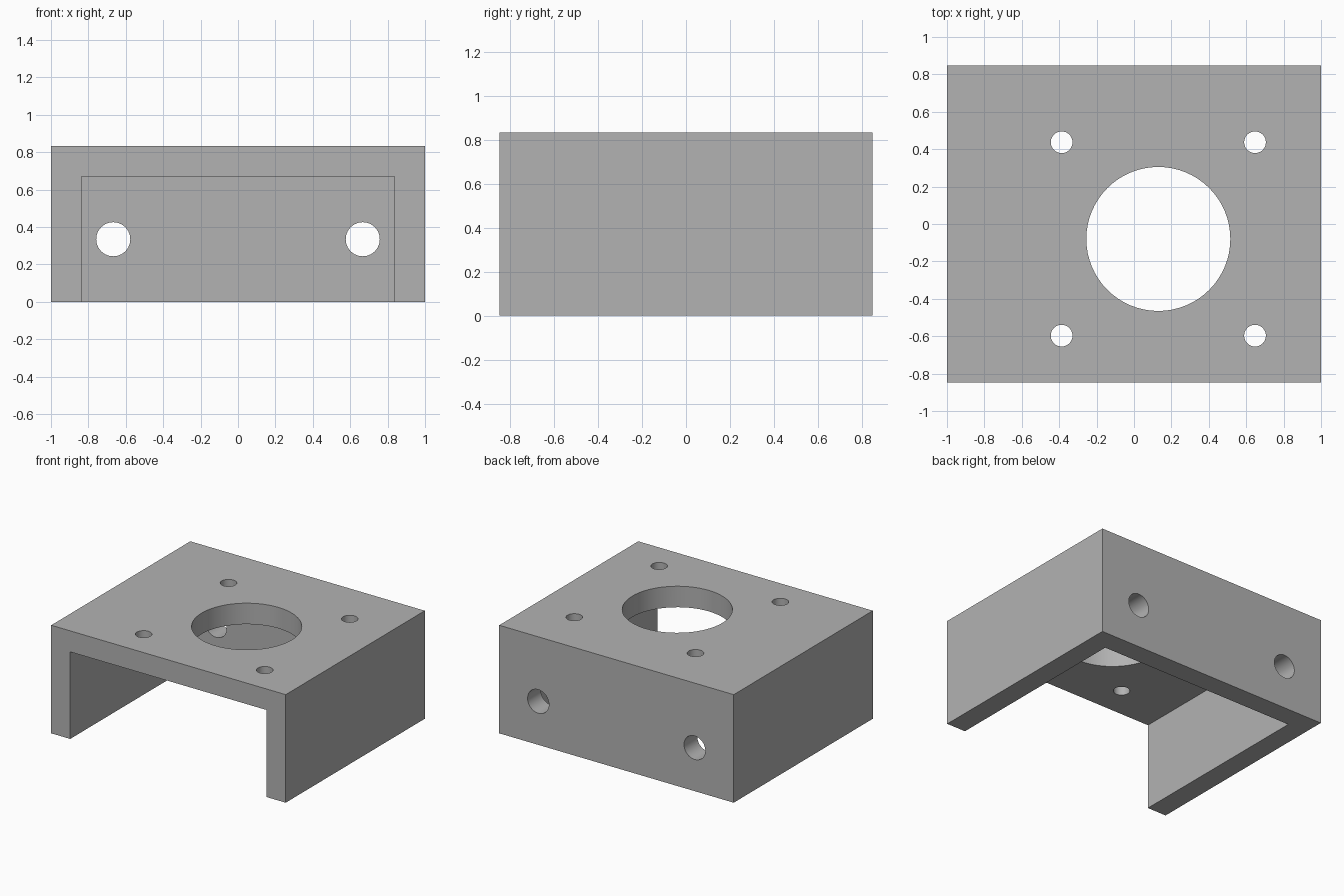
import bpy
import math

cube = bpy.data.objects.get("Cube")
if cube:
    bpy.data.objects.remove(cube, do_unlink=True)

WIDTH, DEPTH, HEIGHT, WALL = 2.0, 1.694, 0.833, 0.162

grey = bpy.data.materials.new("plain grey")
grey.use_nodes = True
colour = (0.45, 0.45, 0.45, 1)
grey.diffuse_color = colour
grey.node_tree.nodes["Principled BSDF"].inputs["Base Color"].default_value = colour


def box(name, low, high):
    centre = [(a + b) / 2 for a, b in zip(low, high)]
    bpy.ops.mesh.primitive_cube_add(size=1, location=centre)
    obj = bpy.context.object
    obj.name = name
    obj.scale = [b - a for a, b in zip(low, high)]
    bpy.ops.object.transform_apply(location=True, rotation=True, scale=True)
    obj.data.materials.append(grey)
    return obj


def drill(name, radius, location, tilt=0):
    bpy.ops.mesh.primitive_cylinder_add(
        vertices=64, radius=radius, depth=WALL * 2,
        location=location, rotation=(tilt, 0, 0))
    obj = bpy.context.object
    obj.name = name
    obj.data.materials.append(grey)
    return obj


def cut(target, cutter):
    mod = target.modifiers.new(cutter.name, "BOOLEAN")
    mod.operation = "DIFFERENCE"
    mod.solver = "EXACT"
    mod.object = cutter
    bpy.context.view_layer.objects.active = target
    bpy.ops.object.modifier_apply(modifier=mod.name)
    bpy.data.objects.remove(cutter, do_unlink=True)


# Outer block, hollowed with the front and underside left open
x, y = WIDTH / 2, DEPTH / 2
bracket = box("mounting_bracket", (-x, -y, 0), (x, y, HEIGHT))
cut(bracket, box("hollow_cutter", (WALL - x, -y - 0.2, -0.2),
                 (x - WALL, y - WALL, HEIGHT - WALL)))

# Large opening in the top plate with four bolt holes around it
cx, cy, spacing = 0.13, -0.08, 0.517
top_z = HEIGHT - WALL / 2
cut(bracket, drill("centre_opening", 0.385, (cx, cy, top_z)))
for sx in (-1, 1):
    for sy in (-1, 1):
        cut(bracket, drill("bolt_hole", 0.058,
                           (cx + sx * spacing, cy + sy * spacing, top_z)))

# Two fixing holes through the back wall
for sx in (-1, 1):
    cut(bracket, drill("back_hole", 0.091,
                       (sx * 0.667, y - WALL / 2, 0.335), math.pi / 2))

# Smooth bores, crisp edges
bpy.ops.object.select_all(action="DESELECT")
bracket.select_set(True)
bpy.context.view_layer.objects.active = bracket
bpy.ops.object.shade_smooth_by_angle(angle=math.radians(30))
